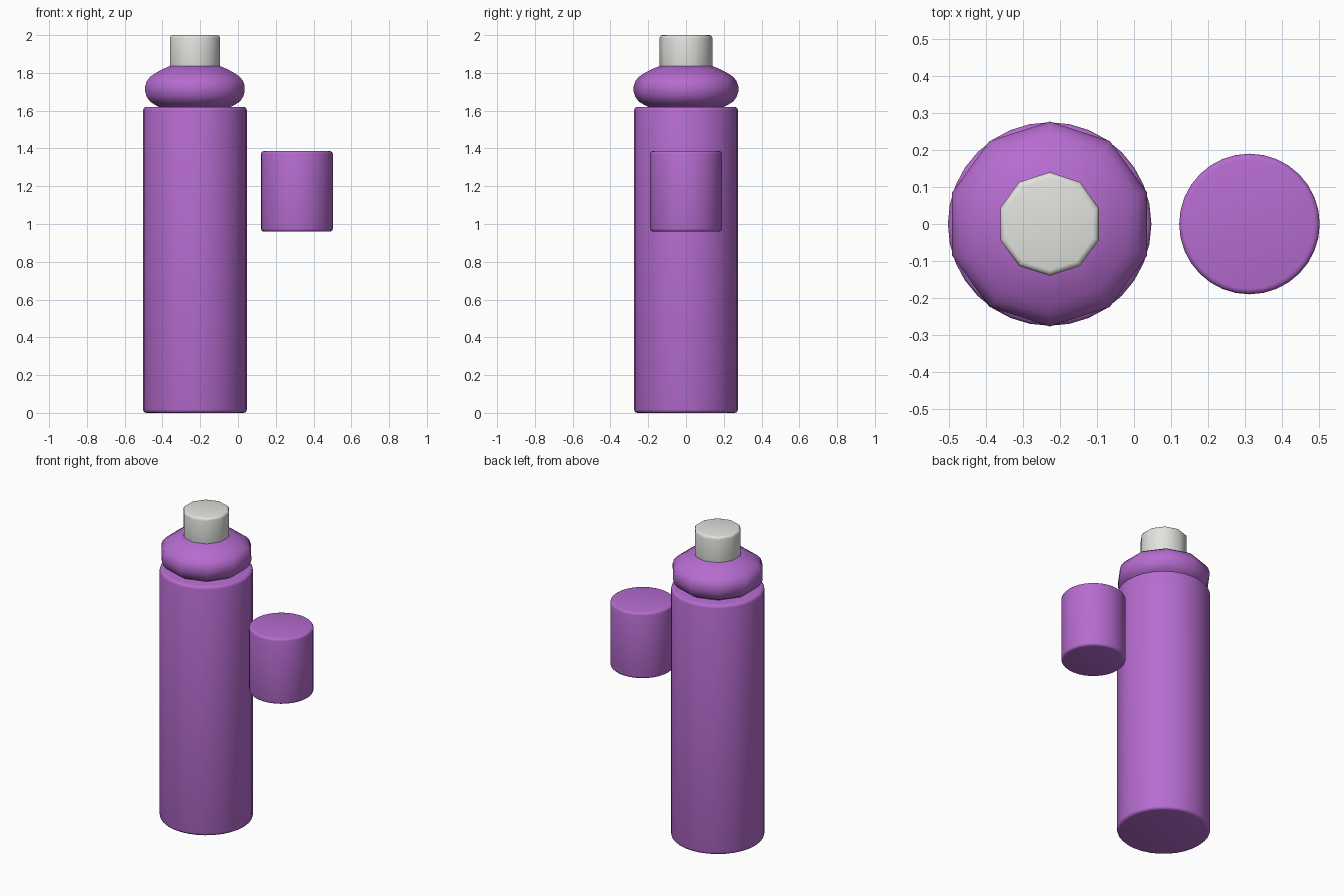
import bpy, bmesh, math

cube = bpy.data.objects.get("Cube")
if cube:
    bpy.data.objects.remove(cube)


def material(name, rgb):
    mat = bpy.data.materials.new(name)
    mat.use_nodes = True
    color = (*rgb, 1)
    mat.diffuse_color = color
    mat.node_tree.nodes["Principled BSDF"].inputs["Base Color"].default_value = color
    return mat


def lathe(name, profile, sides, x, mat):
    """Closed solid of revolution from (radius, height) pairs, one vertex on +y."""
    bm = bmesh.new()
    rings = []
    for r, z in profile:
        ring = []
        for i in range(sides):
            a = math.pi / 2 + math.tau * i / sides
            ring.append(bm.verts.new((r * math.cos(a), r * math.sin(a), z)))
        rings.append(ring)
    for low, high in zip(rings, rings[1:]):
        for i in range(sides):
            j = (i + 1) % sides
            bm.faces.new((low[i], low[j], high[j], high[i]))
    bm.faces.new(rings[0][::-1])
    bm.faces.new(rings[-1])
    mesh = bpy.data.meshes.new(name)
    bm.to_mesh(mesh)
    bm.free()
    mesh.materials.append(mat)
    obj = bpy.data.objects.new(name, mesh)
    obj.location.x = x
    bpy.context.collection.objects.link(obj)
    bpy.ops.object.select_all(action='DESELECT')
    obj.select_set(True)
    bpy.context.view_layer.objects.active = obj
    bpy.ops.object.shade_smooth_by_angle(angle=math.radians(50))
    return obj


def rounded(radius, bottom, top, bevel, steps=3):
    """Cylinder profile with rounded rims."""
    arc = [math.pi / 2 * i / steps for i in range(steps + 1)]
    inner = radius - bevel
    low = [(inner + bevel * math.sin(a), bottom + bevel * (1 - math.cos(a))) for a in arc]
    high = [(inner + bevel * math.cos(a), top - bevel * (1 - math.sin(a))) for a in arc]
    return low + high


purple = material("purple plastic", (0.47, 0.15, 0.63))
grey = material("light grey", (0.76, 0.76, 0.73))
bottle_x, cap_x = -0.228, 0.312

# Bottle body
lathe("bottle_body", rounded(0.275, 0, 1.62, 0.018), 32, bottle_x, purple)

# Bulging ten-sided shoulder
shoulder = [(0.18, 1.61), (0.215, 1.627), (0.25, 1.648), (0.268, 1.672),
            (0.277, 1.70), (0.277, 1.73), (0.268, 1.757), (0.25, 1.779),
            (0.22, 1.799), (0.18, 1.82), (0.14, 1.836), (0.11, 1.84)]
lathe("shoulder", shoulder, 10, bottle_x, purple)

# Ten-sided nozzle
lathe("nozzle", rounded(0.14, 1.80, 2.0, 0.016), 10, bottle_x, grey)

# Separate cap beside the bottle
lathe("loose_cap", rounded(0.19, 0.96, 1.386, 0.015), 32, cap_x, purple)
